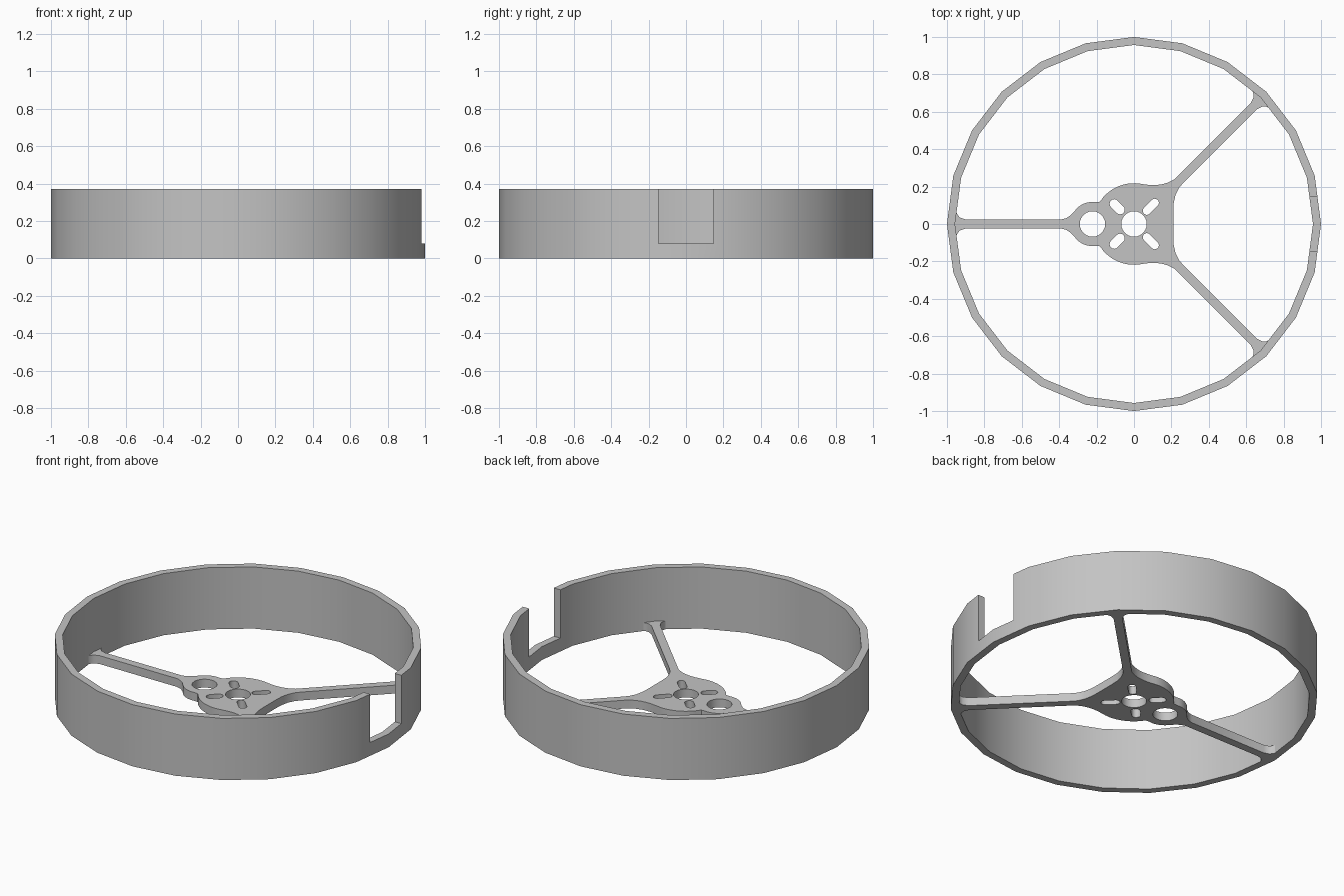
import bpy, bmesh, math
from math import cos, sin, radians

if "Cube" in bpy.data.objects:
    bpy.data.objects.remove(bpy.data.objects["Cube"], do_unlink=True)

HEIGHT, PLATE, SIDES = 0.37, 0.05, 24

grey = bpy.data.materials.new("light grey")
grey.use_nodes = True
grey.diffuse_color = (0.55, 0.55, 0.55, 1)
grey.node_tree.nodes["Principled BSDF"].inputs["Base Color"].default_value = (0.55, 0.55, 0.55, 1)


def add_object(name, mesh):
    obj = bpy.data.objects.new(name, mesh)
    bpy.context.collection.objects.link(obj)
    mesh.materials.clear()
    mesh.materials.append(grey)
    return obj


def smooth(obj, angle):
    bpy.ops.object.select_all(action='DESELECT')
    obj.select_set(True)
    bpy.context.view_layer.objects.active = obj
    bpy.ops.object.shade_smooth_by_angle(angle=radians(angle))


def arc(cx, cy, r, start, end, steps):
    angles = [radians(start + (end - start) * i / steps) for i in range(steps + 1)]
    return [(cx + r * cos(a), cy + r * sin(a)) for a in angles]


def turned(points, degrees):
    c, s = cos(radians(degrees)), sin(radians(degrees))
    return [(x * c - y * s, x * s + y * c) for x, y in points]


def baked(obj):
    # Replace an object by its evaluated mesh
    deps = bpy.context.evaluated_depsgraph_get()
    return bpy.data.meshes.new_from_object(obj.evaluated_get(deps))


# Guard ring: rectangular wall section swept around z
bm = bmesh.new()
section = [(0.957, 0), (1, 0), (1, HEIGHT), (0.957, HEIGHT)]
loops = []
for i in range(SIDES):
    a = 2 * math.pi * i / SIDES
    loops.append([bm.verts.new((r * cos(a), r * sin(a), z)) for r, z in section])
for i in range(SIDES):
    p, q = loops[i], loops[(i + 1) % SIDES]
    for k in range(4):
        n = (k + 1) % 4
        bm.faces.new((p[k], q[k], q[n], p[n]))
bmesh.ops.recalc_face_normals(bm, faces=bm.faces)
ring_mesh = bpy.data.meshes.new("guard_ring")
bm.to_mesh(ring_mesh)
bm.free()
ring = add_object("guard_ring", ring_mesh)

# Open slot in the left wall
bm = bmesh.new()
bmesh.ops.create_cube(bm, size=1)
bmesh.ops.scale(bm, verts=bm.verts, vec=(0.3, 0.295, 0.5))
bmesh.ops.translate(bm, verts=bm.verts, vec=(1, 0, 0.33))
cut_mesh = bpy.data.meshes.new("slot_cutter")
bm.to_mesh(cut_mesh)
bm.free()
cutter = add_object("slot_cutter", cut_mesh)
cutter.hide_render = True
cut = ring.modifiers.new("slot", 'BOOLEAN')
cut.operation, cut.solver, cut.object = 'DIFFERENCE', 'EXACT', cutter
cut_ring = baked(ring)
ring.modifiers.clear()
ring.data = cut_ring
bpy.data.objects.remove(cutter, do_unlink=True)
smooth(ring, 30)

# Half outline of the motor plate, from rear spoke to centre line
flare = [(0.975, 0.07), (0.95, 0.063), (0.943, 0.048), (0.93, 0.034), (0.90, 0.024)]
half = [(-r, w) for r, w in flare]
half += [(-0.39, 0.024), (-0.36, 0.032), (-0.335, 0.05)]
half += arc(-0.222, 0, 0.118, 143, 82, 8)
half += [(-0.185, 0.118), (-0.172, 0.132)]
half += arc(0, 0, 0.218, 139, 78, 12)
half += [(0.08, 0.209), (0.11, 0.208), (0.145, 0.211), (0.18, 0.221), (0.215, 0.238)]
shifted = [(r, w - 0.008) for r, w in reversed(flare)]
half += turned(shifted, 45)
half += turned([(r, -w - 0.008) for r, w in flare], 45)
half += [(0.262, 0.218), (0.24, 0.192), (0.222, 0.155), (0.212, 0.11), (0.21, 0.06)]
outline = half + [(x, -y) for x, y in reversed(half)]


def slot(cx, cy, r, reach, degrees):
    ends = arc(reach, 0, r, -90, 90, 8) + arc(-reach, 0, r, 90, 270, 8)
    return [(x + cx, y + cy) for x, y in turned(ends, degrees)]


# Shaft hole, cable hole and four diagonal screw slots
holes = [arc(0, 0, 0.068, 0, 345, 23), arc(-0.222, 0, 0.068, 0, 345, 23)]
for side in (1, -1):
    holes.append(slot(0.09, side * 0.092, 0.022, 0.03, side * 45))
    holes.append(slot(-0.09, side * 0.092, 0.025, 0.022, -side * 45))

curve = bpy.data.curves.new("plate_outline", 'CURVE')
curve.dimensions, curve.fill_mode, curve.extrude = '2D', 'BOTH', PLATE / 2
for points in [outline] + holes:
    spline = curve.splines.new('POLY')
    spline.points.add(len(points) - 1)
    for p, (x, y) in zip(spline.points, points):
        p.co = (x, y, 0, 1)
    spline.use_cyclic_u = True
source = add_object("plate_outline", curve)
plate_mesh = baked(source)
bpy.data.objects.remove(source, do_unlink=True)

# Motor plate with its three spokes
bm = bmesh.new()
bm.from_mesh(plate_mesh)
bmesh.ops.remove_doubles(bm, verts=bm.verts, dist=0.0001)
bmesh.ops.translate(bm, verts=bm.verts, vec=(0, 0, PLATE / 2))
bmesh.ops.recalc_face_normals(bm, faces=bm.faces)
bm.to_mesh(plate_mesh)
bm.free()
plate = add_object("motor_plate_with_spokes", plate_mesh)
smooth(plate, 35)
